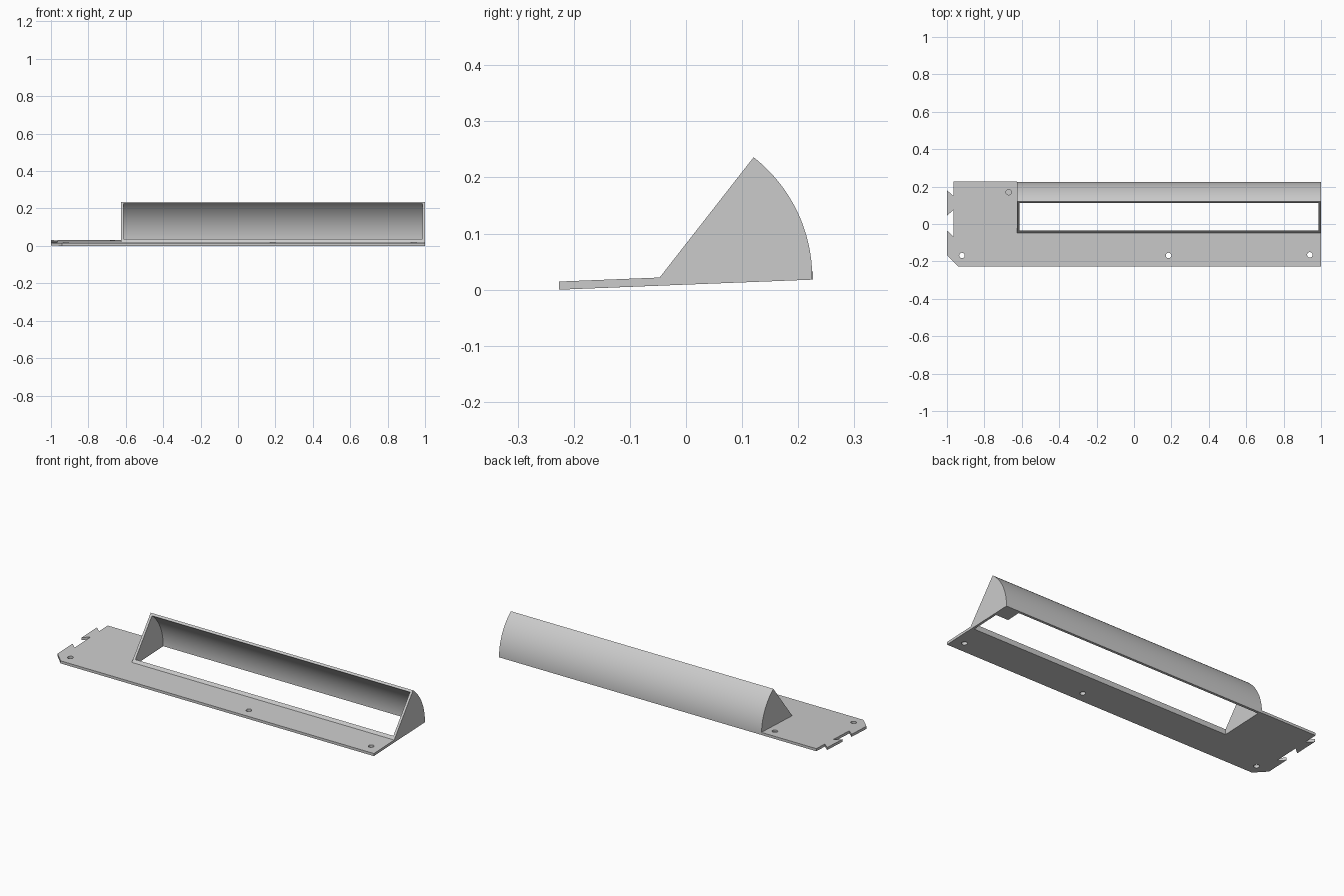
import bpy
import bmesh
from math import sin, cos, radians, pi

cube = bpy.data.objects.get("Cube")
if cube:
    bpy.data.objects.remove(cube, do_unlink=True)

grey = bpy.data.materials.new("light grey")
grey.use_nodes = True
GREY = (0.6, 0.6, 0.6, 1)
grey.diffuse_color = GREY
grey.node_tree.nodes["Principled BSDF"].inputs["Base Color"].default_value = GREY

THICK = 0.0145
APEX_Y, APEX_Z = -0.047, 0.0216
X0, X1 = -0.625, 1.0
RADIUS, WALL = 0.272, 0.0135


def base_z(y):
    """Height of the gently tilted underside."""
    return 0.009 + 0.04 * y


def prism(name, bottom, top):
    """Closed solid between two matching loops of points."""
    bm = bmesh.new()
    a = [bm.verts.new(p) for p in bottom]
    b = [bm.verts.new(p) for p in top]
    bm.faces.new(a)
    bm.faces.new(b)
    for i in range(len(a)):
        j = (i + 1) % len(a)
        bm.faces.new((a[i], a[j], b[j], b[i]))
    bmesh.ops.recalc_face_normals(bm, faces=bm.faces)
    mesh = bpy.data.meshes.new(name)
    bm.to_mesh(mesh)
    bm.free()
    mesh.materials.append(grey)
    obj = bpy.data.objects.new(name, mesh)
    bpy.context.collection.objects.link(obj)
    return obj


def sheet(name, outline):
    """Tilted flat plate from an outline seen from above."""
    return prism(name, [(x, y, base_z(y)) for x, y in outline],
                 [(x, y, base_z(y) + THICK) for x, y in outline])


def along_x(name, profile, x0, x1):
    return prism(name, [(x0, y, z) for y, z in profile], [(x1, y, z) for y, z in profile])


def arc(radius, start, end, steps):
    angles = [radians(start + (end - start) * i / steps) for i in range(steps + 1)]
    return [(APEX_Y + radius * cos(a), APEX_Z + radius * sin(a)) for a in angles]


def activate(obj):
    bpy.ops.object.select_all(action='DESELECT')
    obj.select_set(True)
    bpy.context.view_layer.objects.active = obj


def cut(obj, cutter):
    cutter.hide_render = True
    mod = obj.modifiers.new("cut", 'BOOLEAN')
    mod.operation = 'DIFFERENCE'
    mod.solver = 'EXACT'
    mod.object = cutter
    activate(obj)
    bpy.ops.object.modifier_apply(modifier=mod.name)
    bpy.data.objects.remove(cutter, do_unlink=True)


# Mounting plate with two dovetail tabs and a clipped corner
plate = sheet("mounting_plate", [
    (-0.965, 0.226), (-0.965, 0.15), (-1, 0.18), (-1, 0.045), (-0.965, 0.075),
    (-0.965, -0.067), (-1, -0.035), (-1, -0.168), (-0.94, -0.226),
    (X1, -0.226), (X1, APEX_Y), (X0, APEX_Y), (X0, 0.226)])

# Three through holes and one blind hole
for x, y, z in ((-0.92, -0.168, -0.1), (0.185, -0.168, -0.1),
                (0.94, -0.165, -0.1), (-0.67, 0.17, 0.021)):
    ring = [(x + 0.0145 * cos(i * pi / 12), y + 0.0145 * sin(i * pi / 12)) for i in range(24)]
    cut(plate, prism("hole_cutter", [(*p, z) for p in ring], [(*p, 0.1) for p in ring]))

# Wedge-shaped housing with a curved back, open in front and below
back_angle = -0.8
wedge = [(APEX_Y, base_z(APEX_Y)), (APEX_Y, APEX_Z)] + arc(RADIUS, 52, back_angle, 32)
housing = along_x("curved_housing", wedge, X0, X1)
lip_y = APEX_Y + 0.012
cavity = [(lip_y, -0.09), (lip_y, 0.27)] + arc(RADIUS - WALL, 70, -25, 57)
cut(housing, along_x("cavity_cutter", cavity, X0 + WALL, X1 - WALL))

# Small tab inside the back corner of the opening
tab = sheet("corner_tab", [(0.91, 0.13), (0.99, 0.13), (0.99, 0.215), (0.91, 0.215)])

for obj in (plate, housing):
    activate(obj)
    bpy.ops.object.shade_smooth_by_angle(angle=radians(30))
